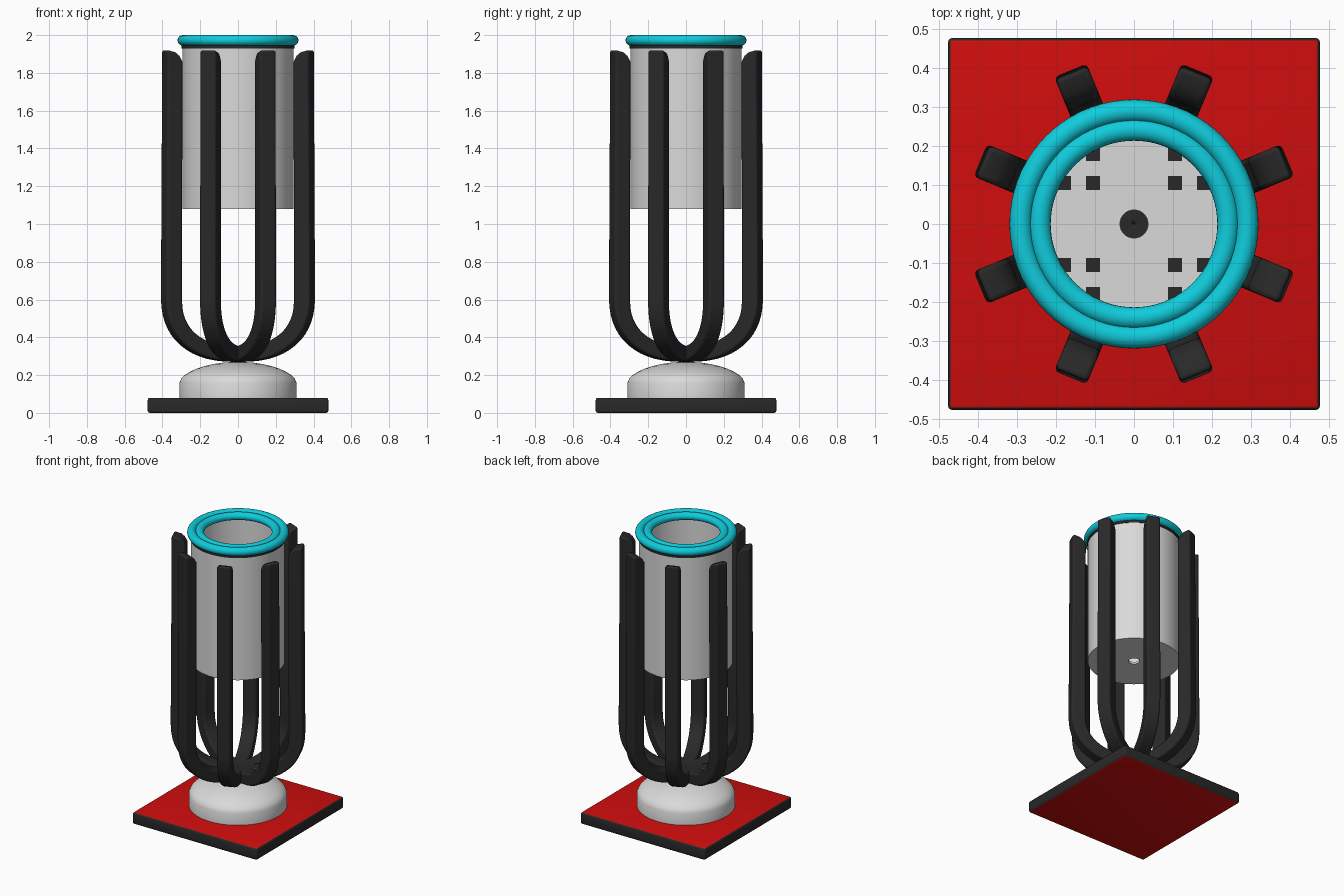
import bpy, bmesh, math
from mathutils import Matrix

if "Cube" in bpy.data.objects:
    bpy.data.objects.remove(bpy.data.objects["Cube"])


def material(name, rgb):
    m = bpy.data.materials.new(name)
    m.diffuse_color = (*rgb, 1)
    m.use_nodes = True
    m.node_tree.nodes["Principled BSDF"].inputs["Base Color"].default_value = m.diffuse_color
    return m


BLACK = material("black", (0.022, 0.022, 0.022))
WHITE = material("light grey", (0.70, 0.70, 0.70))
RED = material("red", (0.62, 0.004, 0.004))
CYAN = material("cyan", (0.005, 0.60, 0.71))


def finish(name, bm, *mats, smooth=True, bevel=0):
    bmesh.ops.recalc_face_normals(bm, faces=bm.faces)
    me = bpy.data.meshes.new(name)
    bm.to_mesh(me)
    bm.free()
    for m in mats:
        me.materials.append(m)
    ob = bpy.data.objects.new(name, me)
    bpy.context.collection.objects.link(ob)
    if smooth:
        bpy.ops.object.select_all(action='DESELECT')
        ob.select_set(True)
        bpy.context.view_layer.objects.active = ob
        bpy.ops.object.shade_smooth_by_angle(angle=math.radians(35))
    if bevel:
        b = ob.modifiers.new("bevel", 'BEVEL')
        b.width, b.segments = bevel, 3
        b.limit_method, b.angle_limit = 'ANGLE', math.radians(40)
    return ob


def lathe(name, profile, mat, closed=True, n=64):
    """Spin an (r, z) profile round the z axis."""
    bm = bmesh.new()
    vs = [bm.verts.new((r, 0, z)) for r, z in profile]
    pairs = list(zip(vs, vs[1:])) + ([(vs[-1], vs[0])] if closed else [])
    es = [bm.edges.new(p) for p in pairs]
    bmesh.ops.spin(bm, geom=vs + es, cent=(0, 0, 0), axis=(0, 0, 1),
                   angle=2 * math.pi, steps=n, use_duplicate=False)
    bmesh.ops.remove_doubles(bm, verts=bm.verts, dist=1e-5)
    return finish(name, bm, mat)


# Square plinth: black rim, red top and underside
bm = bmesh.new()
bmesh.ops.create_cube(bm, size=1, matrix=Matrix.Translation((0, 0, 0.04))
                      @ Matrix.Diagonal((0.956, 0.956, 0.08, 1)))
bmesh.ops.bevel(bm, geom=bm.edges[:], offset=0.012, segments=3, affect='EDGES', profile=0.5)
bm.normal_update()
for f in bm.faces:
    f.material_index = 1 if abs(f.normal.z) > 0.9 else 0
finish("plinth", bm, BLACK, RED)

# Domed foot
dome = [(0, 0.075), (0.31, 0.075), (0.31, 0.16)]
dome += [(0.31 * math.cos(a), 0.16 + 0.11 * math.sin(a) ** 1.15)
         for a in (math.radians(d) for d in range(15, 90, 10))]
lathe("domed_foot", dome + [(0, 0.27)], WHITE, closed=False)

# Curved ribs: inner and outer outlines swept to a rectangular bar
sections = []
for i in range(15):
    a = math.pi / 2 * i / 14
    s, c = math.sin(a) ** 0.85, max(math.cos(a), 0) ** 0.85
    sections.append(((0.335 * s, 0.60 - 0.25 * c), (0.427 * s, 0.62 - 0.35 * c)))
sections += [((0.333, 1.86), (0.42, 1.86)), ((0.35, 1.89), (0.42, 1.90)),
             ((0.375, 1.91), (0.42, 1.921))]
HALF = 0.045
for k in range(8):
    bm = bmesh.new()
    loops = [[bm.verts.new(p) for p in ((ri, -HALF, zi), (ro, -HALF, zo),
                                        (ro, HALF, zo), (ri, HALF, zi))]
             for (ri, zi), (ro, zo) in sections]
    for a, b in zip(loops, loops[1:]):
        for j in range(4):
            bm.faces.new((a[j], a[(j + 1) % 4], b[(j + 1) % 4], b[j]))
    bm.faces.new(loops[0])
    bm.faces.new(loops[-1])
    rib = finish(f"rib_{k + 1}", bm, BLACK, bevel=0.012)
    rib.rotation_euler.z = math.radians(22.5 + 45 * k)

# Hollow cup with a drain hole in its floor
lathe("cup", [(0.036, 1.08), (0.295, 1.08), (0.295, 1.96), (0.28, 1.96),
              (0.28, 1.095), (0.036, 1.095)], WHITE)

# Dark collar under the rim
lathe("collar", [(0.28, 1.93), (0.299, 1.93), (0.299, 1.955), (0.28, 1.955)], BLACK)


# Double rolled rim
def rim(name, radius, half_w, z, half_h):
    lathe(name, [(radius + half_w * math.cos(t), z + half_h * math.sin(t))
                 for t in (math.tau * i / 20 for i in range(20))], CYAN, n=72)


rim("outer_rim", 0.291, 0.029, 1.972, 0.028)
rim("inner_rim", 0.242, 0.028, 1.972, 0.026)

# Small dark spots on the cup floor
bm = bmesh.new()
for x, y in ((0.105, 0.105), (0.18, 0.105), (0.105, 0.18)):
    for sx in (-1, 1):
        for sy in (-1, 1):
            bmesh.ops.create_cube(bm, size=1, matrix=Matrix.Translation((sx * x, sy * y, 1.095))
                                  @ Matrix.Diagonal((0.036, 0.036, 0.004, 1)))
finish("floor_spots", bm, BLACK, smooth=False)
